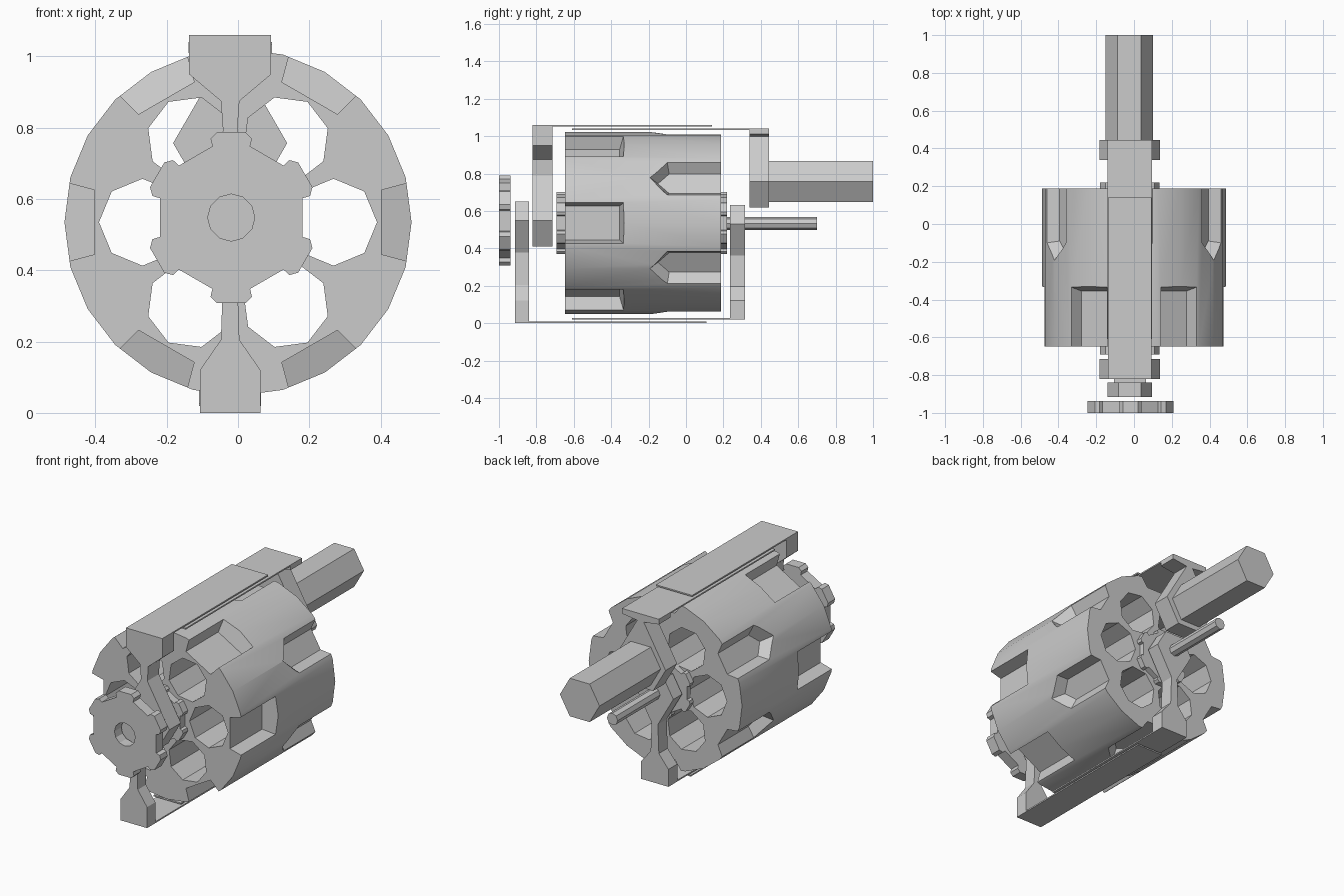
import bpy, bmesh
from math import sin, cos, pi, radians, sqrt

if "Cube" in bpy.data.objects:
    bpy.data.objects.remove(bpy.data.objects["Cube"])

AX, AZ = -0.022, 0.535        # line of the hubs; drum sits on x = 0


def finish(name, bm):
    bmesh.ops.recalc_face_normals(bm, faces=bm.faces)
    me = bpy.data.meshes.new(name)
    bm.to_mesh(me)
    bm.free()
    ob = bpy.data.objects.new(name, me)
    bpy.context.collection.objects.link(ob)
    return ob


def loft(bm, ring_a, ring_b):
    """Closed solid between two matching rings of 3D points."""
    a = [bm.verts.new(p) for p in ring_a]
    b = [bm.verts.new(p) for p in ring_b]
    bm.faces.new(a)
    bm.faces.new(b[::-1])
    for i in range(len(a)):
        j = (i + 1) % len(a)
        bm.faces.new((a[i], b[i], b[j], a[j]))


def prism(bm, profile, y0, y1, cx=0, cz=0):
    """Extrude an x/z profile along y."""
    loft(bm, [(cx + x, y0, cz + z) for x, z in profile],
         [(cx + x, y1, cz + z) for x, z in profile])


def ngon(n, r, start=0.0):
    return [(r * cos(start + 2 * pi * i / n), r * sin(start + 2 * pi * i / n)) for i in range(n)]


def ratchet(scale=1.0):
    """Six-lobed star outline."""
    lobe = [(0.2, -0.053), (0.222, -0.058), (0.24, -0.04), (0.24, 0.04), (0.222, 0.058), (0.2, 0.053)]
    pts = []
    for k in range(6):
        a = radians(30 + 60 * k)
        pts += [(scale * (r * cos(a) - t * sin(a)), scale * (r * sin(a) + t * cos(a))) for r, t in lobe]
    return pts


def radial_cut(bm, angle, floor, r0, outer, r1):
    """Pocket cutter: (sideways, y) outlines at two distances from the axis."""
    ca, sa = cos(angle), sin(angle)

    def ring(pts, r):
        return [(r * ca - t * sa, y, AZ + r * sa + t * ca) for t, y in pts]
    loft(bm, ring(floor, r0), ring(outer, r1))


def cut(ob, bm):
    cutter = finish("cutter", bm)
    cutter.hide_render = True
    mod = ob.modifiers.new("cut", 'BOOLEAN')
    mod.operation, mod.solver, mod.object = 'DIFFERENCE', 'EXACT', cutter
    bpy.context.view_layer.objects.active = ob
    bpy.ops.object.modifier_apply(modifier="cut")
    bpy.data.objects.remove(cutter)


# Drum with six bores, six front notches and six pointed rear flutes
bm = bmesh.new()
prism(bm, ngon(24, 0.487), -0.648, 0.187, 0, AZ)
drum = finish("drum", bm)


def flute(w, shoulder, tip):
    return [(-w, 0.3), (w, 0.3), (w, shoulder), (0, tip), (-w, shoulder)]


def notch(w, back):
    return [(-w, -0.8), (w, -0.8), (w, back), (-w, back)]


bm = bmesh.new()
for k in range(6):
    a = k * pi / 3
    prism(bm, ngon(8, 0.122, a), -0.8, 0.3, 0.268 * cos(a), AZ + 0.268 * sin(a))
    radial_cut(bm, a, notch(0.09, -0.355), 0.402, notch(0.124, -0.318), 0.53)
    radial_cut(bm, a + pi / 6, flute(0.06, -0.09, -0.15), 0.42, flute(0.14, -0.11, -0.22), 0.53)
cut(drum, bm)
bpy.ops.object.select_all(action='DESELECT')
drum.select_set(True)
bpy.context.view_layer.objects.active = drum
bpy.ops.object.shade_smooth_by_angle(angle=radians(25))

# Small ratchets on both drum ends
for name, y0, y1 in (("front_ratchet", -0.692, -0.648), ("rear_ratchet", 0.187, 0.22)):
    bm = bmesh.new()
    prism(bm, ratchet(0.69), y0, y1, AX, AZ)
    finish(name, bm)

# Large star knob at the front with a round hole
bm = bmesh.new()
prism(bm, ratchet(), -1.0, -0.937, AX + 0.003, 0.548)
knob = finish("star_knob", bm)
bm = bmesh.new()
prism(bm, ngon(12, 0.066), -1.1, -0.9, AX + 0.003, 0.548)
cut(knob, bm)


# Brackets: hexagonal hub, narrow neck, wide foot, and a thin plate along the drum
def bracket(name, y0, y1, hub, r, tip, half, shoulder, neck, plate):
    s = 1 if tip > hub else -1
    n1, n2 = 0.026, 0.02
    side = [(half, tip), (half, shoulder), (n1, neck), (n2, hub + s * (r - n2) * sqrt(3)),
            (r, hub), (r / 2, hub - s * r * sqrt(3) / 2)]
    bm = bmesh.new()
    prism(bm, side + [(-x, z) for x, z in reversed(side)], y0, y1, AX)
    t = tip - s * 0.008
    prism(bm, [(-half, tip), (half, tip), (half, t), (-half, t)], plate[0], plate[1], AX)
    finish(name, bm)


bracket("front_top_bracket", -0.82, -0.715, 0.548, 0.16, 1.06, 0.115, 0.95, 0.875, (-0.715, 0.14))
bracket("rear_top_bracket", 0.34, 0.445, 0.757, 0.16, 1.04, 0.117, 1.01, 0.998, (-0.61, 0.34))
bracket("front_bottom_bracket", -0.915, -0.84, 0.548, 0.118, 0.0, 0.085, 0.12, 0.205, (-0.84, 0.11))
bracket("rear_bottom_bracket", 0.235, 0.315, 0.53, 0.118, 0.02, 0.087, 0.12, 0.195, (-0.61, 0.235))

# Hexagonal barrel and thin axle rod at the rear
bm = bmesh.new()
prism(bm, ngon(6, 0.126), 0.445, 1.0, AX - 0.003, 0.757)
finish("barrel", bm)
bm = bmesh.new()
prism(bm, ngon(8, 0.034), 0.315, 0.7, AX, 0.533)
finish("axle_rod", bm)
bm = bmesh.new()
prism(bm, ngon(8, 0.034), 0.22, 0.235, AX, 0.533)
finish("axle_collar", bm)
